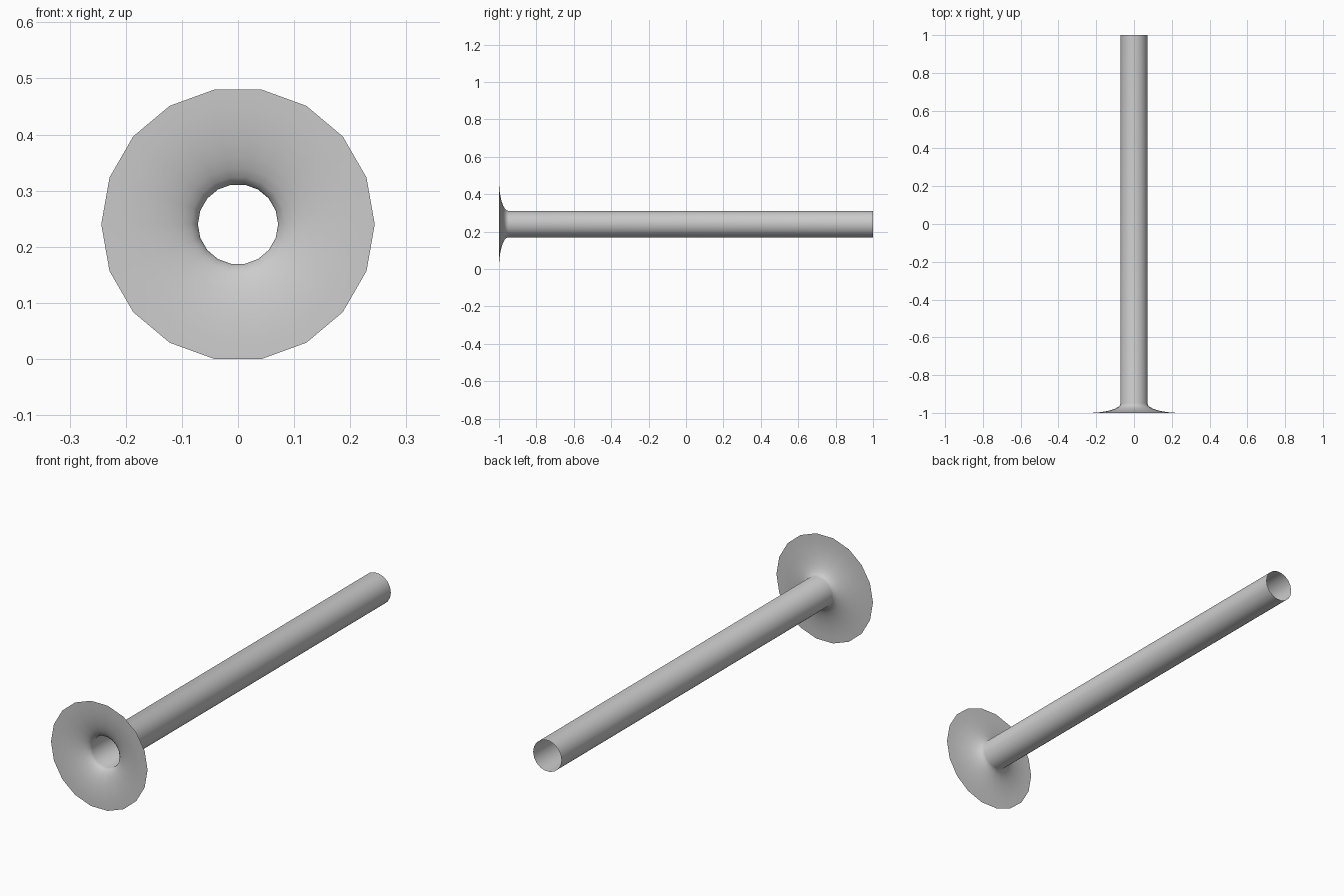
import bpy, bmesh
from math import sin, cos, pi, radians

if "Cube" in bpy.data.objects:
    bpy.data.objects.remove(bpy.data.objects["Cube"])

SIDES = 18
CENTRE_Z = 0.24
RIM, BORE = 0.2437, 0.0715
FLARE = 0.05
STEPS = 8

# Profile (radius, y): quarter-ellipse bell mouth, then a straight pipe
profile = []
for i in range(STEPS + 1):
    t = (1 - i / STEPS) * pi / 2
    profile.append((RIM - (RIM - BORE) * cos(t), -1 + FLARE - FLARE * sin(t)))
profile.append((BORE, 1.0))

# Open, single-walled flared tube revolved around the y axis
bm = bmesh.new()
rings = []
for r, y in profile:
    rings.append([bm.verts.new((r * cos(2 * pi * k / SIDES), y,
                                CENTRE_Z + r * sin(2 * pi * k / SIDES)))
                  for k in range(SIDES)])
for a, b in zip(rings, rings[1:]):
    for k in range(SIDES):
        n = (k + 1) % SIDES
        bm.faces.new((a[k], b[k], b[n], a[n]))

bm.normal_update()
# Point the pipe walls outwards
wall = max(bm.faces, key=lambda f: f.calc_area())
out = wall.calc_center_median()
out.y, out.z = 0, out.z - CENTRE_Z
if wall.normal.dot(out) < 0:
    bmesh.ops.reverse_faces(bm, faces=bm.faces[:])

mesh = bpy.data.meshes.new("flared_tube")
bm.to_mesh(mesh)
bm.free()
tube = bpy.data.objects.new("flared_tube", mesh)
bpy.context.collection.objects.link(tube)

# Smooth shading
bpy.context.view_layer.objects.active = tube
tube.select_set(True)
bpy.ops.object.shade_smooth_by_angle(angle=radians(40))
